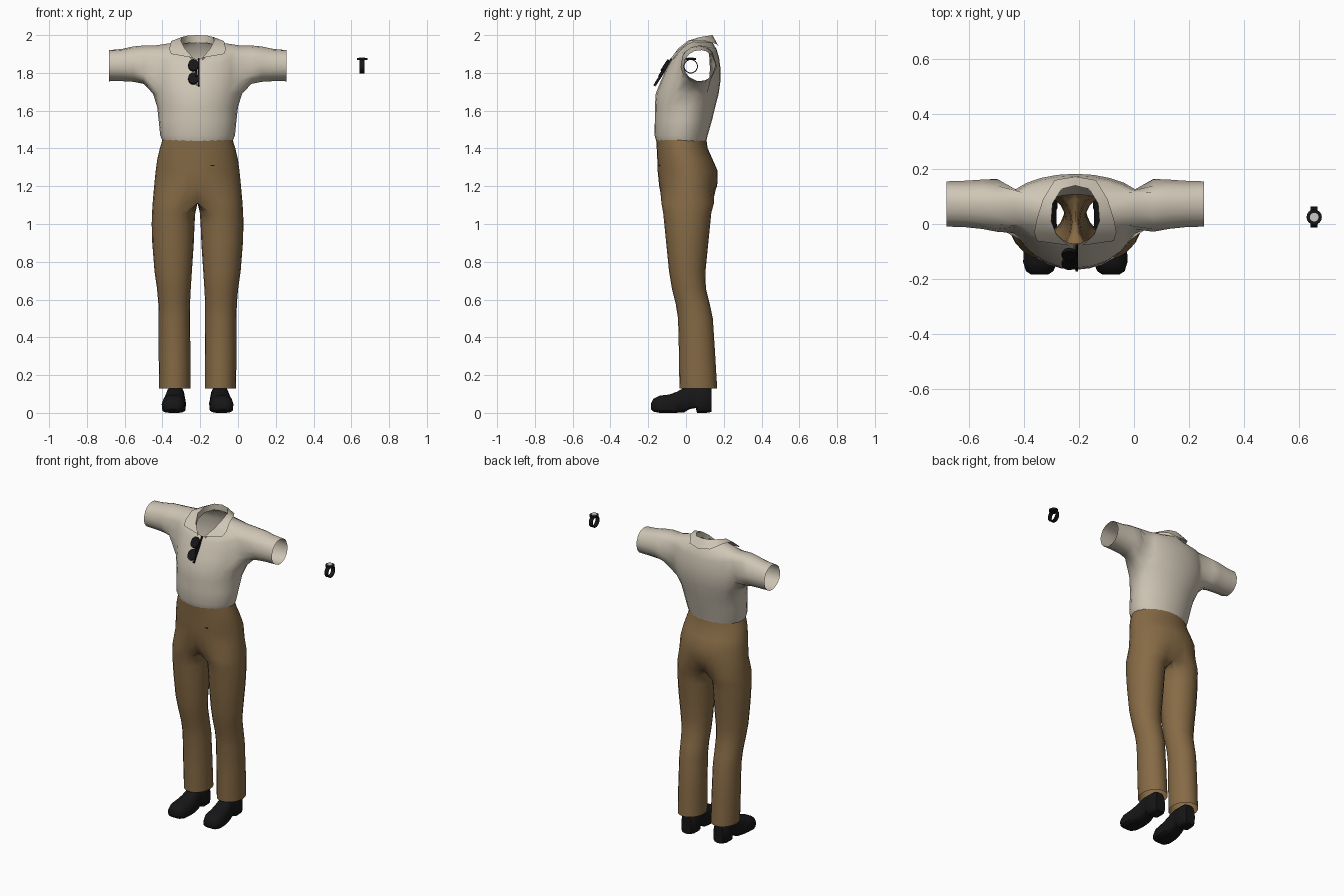
import bpy, bmesh
from math import sin, cos, pi, atan2, radians
from mathutils import Matrix

if "Cube" in bpy.data.objects:
    bpy.data.objects.remove(bpy.data.objects["Cube"])

CX = -0.214  # centre line of the outfit


def material(name, rgb):
    m = bpy.data.materials.new(name)
    m.use_nodes = True
    m.diffuse_color = (*rgb, 1)
    bsdf = m.node_tree.nodes["Principled BSDF"]
    bsdf.inputs["Base Color"].default_value = (*rgb, 1)
    bsdf.inputs["Roughness"].default_value = 0.8
    return m


CREAM = material("cream cloth", (0.62, 0.56, 0.46))
BROWN = material("brown cloth", (0.24, 0.145, 0.06))
BLACK = material("black leather", (0.008, 0.008, 0.009))
TAN = material("tan metal", (0.42, 0.3, 0.15))
PALE = material("pale dial", (0.6, 0.6, 0.58))


def finish(bm, name, mat, x=CX, mirror=False, angle=50):
    bmesh.ops.recalc_face_normals(bm, faces=bm.faces[:])
    me = bpy.data.meshes.new(name)
    bm.to_mesh(me)
    bm.free()
    me.materials.append(mat)
    ob = bpy.data.objects.new(name, me)
    ob.location.x = x
    bpy.context.collection.objects.link(ob)
    bpy.ops.object.select_all(action="DESELECT")
    ob.select_set(True)
    bpy.context.view_layer.objects.active = ob
    bpy.ops.object.shade_smooth_by_angle(angle=radians(angle))
    if mirror:
        mod = ob.modifiers.new("Mirror", "MIRROR")
        mod.use_clip = True
        mod.merge_threshold = 0.0005
    return ob


def skin(bm, a, b, closed=True):
    """Quads between two equally long rows of vertices."""
    n = len(a)
    return [bm.faces.new((a[j], a[(j + 1) % n], b[(j + 1) % n], b[j]))
            for j in range(n if closed else n - 1)]


def row(bm, points):
    return [bm.verts.new(p) for p in points]


# Shirt torso: half width, front y, side y, back y, front z, side z, back z
TORSO = [(.186, -.158, -.02, .108, 1.44, 1.44, 1.44),
         (.198, -.167, -.02, .115, 1.47, 1.47, 1.47),
         (.206, -.165, 0, .138, 1.55, 1.55, 1.55),
         (.214, -.165, .02, .155, 1.62, 1.62, 1.62),
         (.236, -.160, .05, .173, 1.69, 1.69, 1.69),
         (.250, -.132, .065, .183, 1.76, 1.76, 1.76),
         (.252, -.110, .07, .183, 1.81, 1.83, 1.82),
         (.245, -.092, .07, .175, 1.845, 1.90, 1.88),
         (.225, -.082, .07, .162, 1.862, 1.945, 1.925),
         (.092, -.072, .04, .140, 1.872, 1.965, 1.96)]
COLS = 24


def torso_point(r, j):
    hw, yf, ym, yb, zf, zs, zb = r
    c, s = cos(2 * pi * j / COLS), sin(2 * pi * j / COLS)
    y = ym + s * (yb - ym if s > 0 else ym - yf)
    z = zs + ((zb if s > 0 else zf) - zs) * abs(s) ** 1.5
    return hw * c, y, z


bm = bmesh.new()
rows = [row(bm, [torso_point(r, j) for j in range(COLS)]) for r in TORSO]
grid = [skin(bm, a, b) for a, b in zip(rows, rows[1:])]

# Sleeves grow out of armholes: x, centre y, y radius, centre z, z radius
SLEEVE = [(.285, .068, .097, 1.843, .102), (.34, .072, .09, 1.846, .094),
          (.40, .073, .085, 1.841, .086), (.47, .073, .083, 1.838, .083)]
for side, cols in ((1, (22, 23, 0, 1)), (-1, (10, 11, 12, 13))):
    hole = {grid[i][j] for i in range(4, 8) for j in cols}
    edges = [e for e in {e for f in hole for e in f.edges}
             if sum(f in hole for f in e.link_faces) == 1]
    bmesh.ops.delete(bm, geom=list(hole), context="FACES")
    for x, yc, ry, zc, rz in SLEEVE:
        out = bmesh.ops.extrude_edge_only(bm, edges=edges)["geom"]
        edges = [g for g in out if isinstance(g, bmesh.types.BMEdge)]
        for v in [g for g in out if isinstance(g, bmesh.types.BMVert)]:
            t = atan2((v.co.z - 1.835) / .105, (v.co.y - .068) / .09)
            v.co = (side * x, yc + ry * cos(t), zc + rz * sin(t))
finish(bm, "shirt", CREAM, angle=70)

# Folded collar: fold line and outer edge, from the back to the front
FOLD = [(0, .14, 2.0), (.05, .128, 1.998), (.083, .075, 1.99),
        (.088, .01, 1.97), (.068, -.04, 1.93), (.025, -.078, 1.88)]
EDGE = [(0, .173, 1.94), (.075, .16, 1.953), (.118, .09, 1.973),
        (.14, .02, 1.968), (.15, -.03, 1.925), (.14, -.062, 1.9)]
bm = bmesh.new()
base = row(bm, [(x, y, z - .04) for x, y, z in FOLD])
fold, edge = row(bm, FOLD), row(bm, EDGE)
skin(bm, base, fold, False)
skin(bm, fold, edge, False)
finish(bm, "collar", CREAM, mirror=True)

# Trousers: one half, hips as open rows and the leg as closed rings
HIPS = [(1.445, .186, -.158, .108), (1.40, .2, -.155, .115),
        (1.34, .214, -.152, .142), (1.28, .222, -.15, .168),
        (1.20, .23, -.142, .165)]
LEG = [(1.11, -.01, .238, -.13, .148), (1.06, .012, .241, -.121, .134),
       (1.0, .016, .243, -.115, .128), (.9, .02, .24, -.105, .118),
       (.75, .03, .228, -.09, .103), (.66, .036, .215, -.075, .105),
       (.58, .04, .208, -.055, .125), (.5, .04, .206, -.042, .142),
       (.3, .038, .206, -.037, .155), (.13, .038, .203, -.035, .165)]


def leg_point(r, k):
    z, x0, x1, yf, yb = r
    a = radians(-126 + 18 * k)
    return ((x0 + x1) / 2 + (x1 - x0) / 2 * cos(a),
            (yf + yb) / 2 + (yb - yf) / 2 * sin(a), z)


bm = bmesh.new()
hips = []
for z, hw, yf, yb in HIPS:
    angles = [radians(-90 + 180 * k / 14) for k in range(15)]
    hips.append(row(bm, [(hw * max(cos(a), 0) if 0 < k < 14 else 0,
                          (yf + yb) / 2 + (yb - yf) / 2 * sin(a), z)
                         for k, a in enumerate(angles)]))
legs = [row(bm, [leg_point(r, k) for k in range(20)]) for r in LEG]
for k in (0, 14, 15, 16, 17, 18, 19):  # crotch seam on the centre line
    legs[0][k].co.x = 0
for a, b in zip(hips + [legs[0][:15]], hips[1:] + [legs[0][:15]]):
    if a is not b:
        skin(bm, a, b, False)
for a, b in zip(legs, legs[1:]):
    skin(bm, a, b)
finish(bm, "trousers", BROWN, mirror=True, angle=70)

# Shoes: sections from toe to heel as y, centre x, half width, bottom, top
SHOE = [(-.185, .13, .03, .02, .05), (-.172, .13, .05, .006, .076),
        (-.14, .128, .062, 0, .092), (-.09, .125, .064, 0, .098),
        (-.05, .122, .06, 0, .112), (-.01, .12, .053, .002, .135),
        (.02, .119, .05, .02, .145), (.052, .118, .05, .025, .145),
        (.058, .118, .053, 0, .145), (.11, .118, .052, 0, .145),
        (.135, .118, .036, .004, .13)]
bm = bmesh.new()
rings = []
for y, xc, hw, zb, zt in SHOE:
    pts = []
    for k in range(14):
        c, s = cos(2 * pi * k / 14), sin(2 * pi * k / 14)
        sx = abs(c) ** .6 * (1 if c > 0 else -1)
        sz = abs(s) ** (.8 if s > 0 else .35) * (1 if s > 0 else -1)
        pts.append((xc + hw * sx * (1 - .15 * max(sz, 0)), y,
                    (zb + zt) / 2 + (zt - zb) / 2 * sz))
    rings.append(row(bm, pts))
for a, b in zip(rings, rings[1:]):
    skin(bm, a, b)
bm.faces.new(rings[0])
bm.faces.new(rings[-1])
finish(bm, "shoes", BLACK, mirror=True, angle=40)


def disc(name, mat, loc, radius, depth, tilt=0, stretch=1):
    bm = bmesh.new()
    bmesh.ops.create_cone(bm, cap_ends=True, segments=16, radius1=radius,
                          radius2=radius, depth=depth)
    bm.transform(Matrix.Translation(loc) @ Matrix.Rotation(tilt, 4, "X")
                 @ Matrix.Diagonal((1, stretch, 1, 1)))
    return finish(bm, name, mat, x=0)


def box(name, mat, loc, size, tilt=0):
    bm = bmesh.new()
    bmesh.ops.create_cube(bm, size=1)
    bm.transform(Matrix.Translation(loc) @ Matrix.Rotation(tilt, 4, "X")
                 @ Matrix.Diagonal((*size, 1)))
    return finish(bm, name, mat, x=0)


# Sunglasses hanging from the open neck
SLANT = 1.0
for name, y, z in (("upper", -.112, 1.84), ("lower", -.144, 1.77)):
    disc(name + "_lens", BLACK, (-.236, y, z), .028, .012, SLANT, 1.25)
box("glasses_bridge", BLACK, (-.222, -.128, 1.805), (.012, .06, .01), SLANT)
box("front_temple", BLACK, (-.209, -.122, 1.803), (.008, .17, .012), SLANT)
box("back_temple", TAN, (-.217, -.118, 1.803), (.006, .16, .008), SLANT)

# Small slit on the trouser front
box("pocket_slit", BLACK, (-.135, -.14, 1.31), (.02, .006, .005))

# Wristwatch at the end of the reach
WX, WY, WZ = .657, .025, 1.835
bm = bmesh.new()
strap = []
for x, r in ((-.013, .033), (.013, .033), (.013, .038), (-.013, .038)):
    strap.append(row(bm, [(x, WY + r * cos(pi * k / 12), WZ + r * sin(pi * k / 12))
                          for k in range(24)]))
for a, b in zip(strap, strap[1:] + strap[:1]):
    skin(bm, a, b)
finish(bm, "watch_strap", BLACK, x=WX)
disc("watch_case", BLACK, (WX, WY, 1.873), .028, .012)
disc("watch_dial", PALE, (WX, WY, 1.88), .016, .004)
